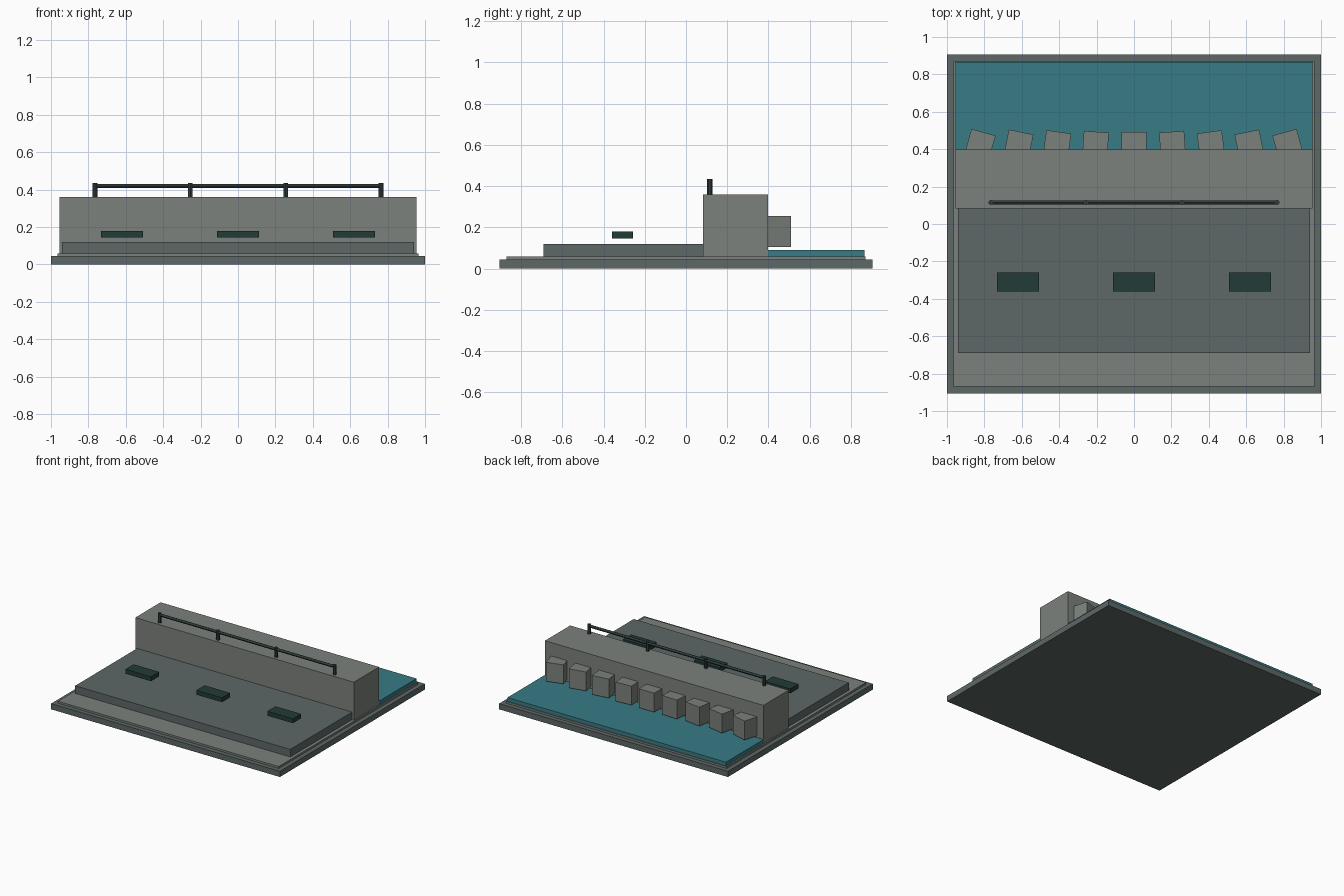
import bpy, math
from mathutils import Matrix

if "Cube" in bpy.data.objects:
    bpy.data.objects.remove(bpy.data.objects["Cube"])


def material(name, rgb):
    m = bpy.data.materials.new(name)
    m.diffuse_color = (*rgb, 1)
    m.use_nodes = True
    m.node_tree.nodes["Principled BSDF"].inputs["Base Color"].default_value = m.diffuse_color
    return m


slab = material("dark_concrete", (0.11, 0.14, 0.135))
stone = material("pale_concrete", (0.20, 0.22, 0.20))
dark = material("dark_green", (0.016, 0.043, 0.04))
metal = material("rail_metal", (0.03, 0.047, 0.045))
blue = material("water_blue", (0.04, 0.20, 0.24))


def box(name, x, y, z, mat, turn=0):
    """Box from (min, max) ranges, turned about its own vertical axis."""
    bpy.ops.mesh.primitive_cube_add(size=1)
    ob = bpy.context.object
    ob.name = name
    size = [r[1] - r[0] for r in (x, y, z)]
    ob.data.transform(Matrix.Diagonal((*size, 1)))
    ob.location = [(r[0] + r[1]) / 2 for r in (x, y, z)]
    ob.rotation_euler.z = turn
    ob.data.materials.append(mat)
    return ob


def rod(name, radius, length, loc, rot=(0, 0, 0)):
    bpy.ops.mesh.primitive_cylinder_add(vertices=12, radius=radius, depth=length,
                                        location=loc, rotation=rot)
    ob = bpy.context.object
    ob.name = name
    ob.data.materials.append(metal)
    bpy.ops.object.shade_smooth_by_angle()


# Stepped base
box("base_slab", (-1, 1), (-0.905, 0.905), (0, 0.045), slab)
box("base_plate", (-0.965, 0.965), (-0.87, 0.87), (0.04, 0.06), stone)

# Promenade, sea wall and water
box("promenade_deck", (-0.94, 0.94), (-0.69, 0.085), (0.055, 0.12), slab)
box("sea_wall", (-0.955, 0.955), (0.082, 0.397), (0.055, 0.36), stone)
box("water", (-0.955, 0.955), (0.39, 0.865), (0.055, 0.09), blue)

# Fanned breakwater blocks set into the back of the wall
for i in range(-4, 5):
    x = i * 0.206
    box(f"wall_block_{i + 5}", (x - 0.067, x + 0.067), (0.347, 0.493),
        (0.105, 0.255), stone, math.radians(3.9 * i))

# Bench seats
for i in (-1, 0, 1):
    x = i * 0.62
    box(f"bench_seat_{i + 2}", (x - 0.112, x + 0.112), (-0.36, -0.258),
        (0.145, 0.18), dark)

# Handrail with posts
for i in range(4):
    rod(f"rail_post_{i + 1}", 0.013, 0.085, (-0.765 + i * 0.51, 0.115, 0.3925))
rod("top_rail", 0.011, 1.54, (0, 0.115, 0.42), (0, math.pi / 2, 0))
